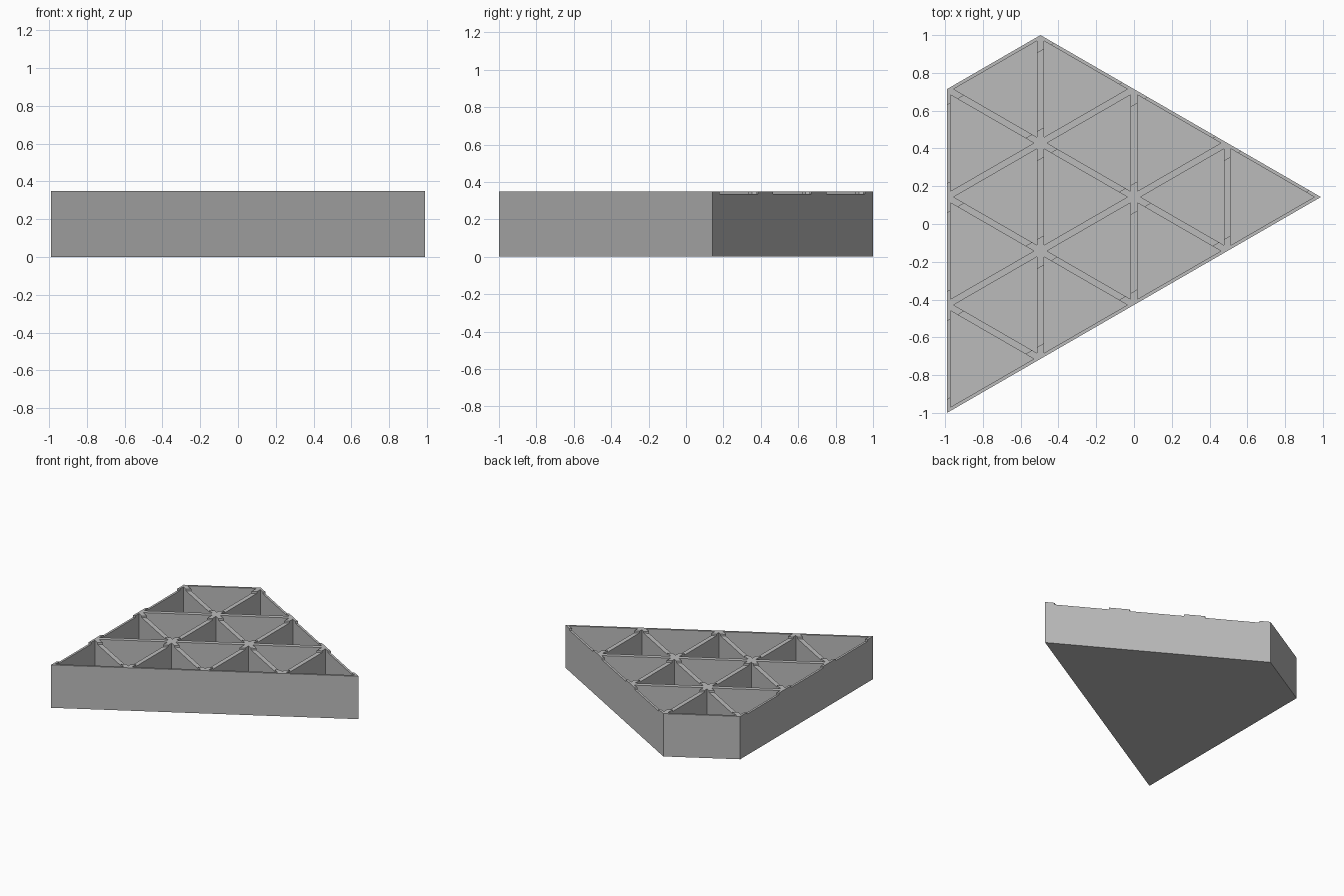
import bpy, bmesh
from mathutils import Vector

cube = bpy.data.objects.get("Cube")
if cube:
    bpy.data.objects.remove(cube, do_unlink=True)

CELL = 2 / 3.5            # side of one triangular cell
ROWS, COLS = 3, 4
HEIGHT, FLOOR, NOTCH = 0.35, 0.016, 0.335
WALL = 0.0175             # half a wall

ORIGIN = Vector((-0.99, -1.0, 0))
STEP_I = Vector((0.866 * CELL, 0.5 * CELL, 0))
STEP_J = Vector((0, CELL, 0))


def lattice(i, j):
    return ORIGIN + STEP_I * i + STEP_J * j


def add_prism(bm, corners, z0, z1):
    """Upright prism over counter-clockwise corners."""
    low = [bm.verts.new((p.x, p.y, z0)) for p in corners]
    high = [bm.verts.new((p.x, p.y, z1)) for p in corners]
    bm.faces.new(low[::-1])
    bm.faces.new(high)
    for k in range(len(low)):
        n = (k + 1) % len(low)
        bm.faces.new((low[k], low[n], high[n], high[k]))


def make_object(name, prisms):
    bm = bmesh.new()
    for prism in prisms:
        add_prism(bm, *prism)
    mesh = bpy.data.meshes.new(name)
    bm.to_mesh(mesh)
    bm.free()
    obj = bpy.data.objects.new(name, mesh)
    bpy.context.collection.objects.link(obj)
    return obj


def inset(corners):
    """Shrink an equilateral triangle evenly by the half wall."""
    centre = sum(corners, Vector()) / 3
    scale = 1 - WALL / (CELL * 0.2887)
    return [centre + (p - centre) * scale for p in corners]


# Solid tray block
outline = [lattice(0, 0), lattice(COLS, 0), lattice(COLS - ROWS, ROWS), lattice(0, ROWS)]
tray = make_object("triangle_cell_tray", [(outline, 0, HEIGHT)])

# Triangular pockets
cells = []
for j in range(ROWS):
    for i in range(COLS - j):
        cells.append([lattice(i, j), lattice(i + 1, j), lattice(i, j + 1)])
        if i + j < COLS - 1:
            cells.append([lattice(i + 1, j), lattice(i + 1, j + 1), lattice(i, j + 1)])
pockets = make_object("pocket_cutter", [(inset(c), FLOOR, 0.5) for c in cells])

# Shallow bands that lower the cross walls of each row
bands = []
for j in range(ROWS):
    lo, hi = j + 0.126, j + 0.851
    bands.append(([lattice(-1, lo), lattice(6, lo), lattice(6, hi), lattice(-1, hi)], NOTCH, 0.45))
notches = make_object("notch_cutter", bands)

# Cut, then drop the cutters
bpy.context.view_layer.objects.active = tray
for cutter in (pockets, notches):
    cutter.hide_render = True
    mod = tray.modifiers.new(cutter.name, 'BOOLEAN')
    mod.operation = 'DIFFERENCE'
    mod.solver = 'EXACT'
    mod.object = cutter
    bpy.ops.object.modifier_apply(modifier=mod.name)
    bpy.data.objects.remove(cutter, do_unlink=True)

# Plain grey
grey = bpy.data.materials.new("plain_grey")
grey.use_nodes = True
colour = (0.5, 0.5, 0.5, 1)
grey.diffuse_color = colour
grey.node_tree.nodes["Principled BSDF"].inputs["Base Color"].default_value = colour
tray.data.materials.clear()
tray.data.materials.append(grey)
